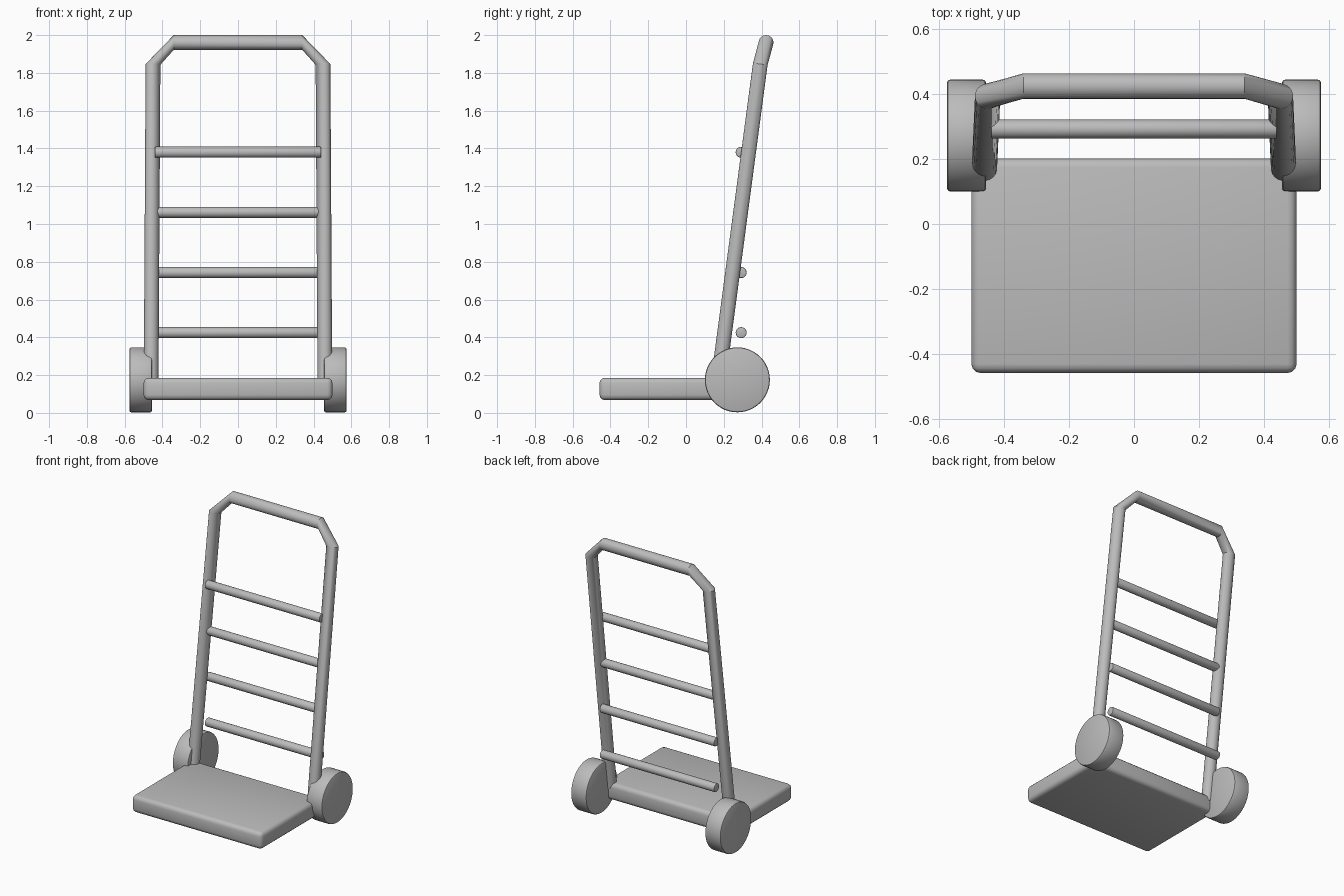
import bpy, bmesh, math
from mathutils import Vector

if "Cube" in bpy.data.objects:
    bpy.data.objects.remove(bpy.data.objects["Cube"])

grey = bpy.data.materials.new("grey")
grey.diffuse_color = (0.5, 0.5, 0.5, 1)
grey.use_nodes = True
grey.node_tree.nodes["Principled BSDF"].inputs["Base Color"].default_value = grey.diffuse_color


def finish(obj, name, bevel=0, segments=3):
    obj.name = name
    obj.data.materials.append(grey)
    bpy.ops.object.select_all(action='DESELECT')
    bpy.context.view_layer.objects.active = obj
    obj.select_set(True)
    if bevel:
        mod = obj.modifiers.new("rounded_edges", 'BEVEL')
        mod.width = bevel
        mod.segments = segments
        mod.limit_method = 'ANGLE'
        mod.angle_limit = math.radians(40)
        bpy.ops.object.modifier_apply(modifier=mod.name)
    bpy.ops.object.shade_smooth_by_angle(angle=math.radians(35))


def cylinder_x(name, loc, radius, length, bevel, sides=32):
    bpy.ops.mesh.primitive_cylinder_add(vertices=sides, radius=radius, depth=length,
                                        location=loc, rotation=(0, math.pi / 2, 0))
    finish(bpy.context.object, name, bevel, 2)


# Load platform with rounded edges
bpy.ops.mesh.primitive_cube_add(size=1, location=(0, -0.128, 0.127))
platform = bpy.context.object
platform.scale = (1.0, 0.66, 0.118)
bpy.ops.object.transform_apply(location=False, rotation=False, scale=True)
finish(platform, "platform", 0.028, 3)

# Wheels
for side, label in ((-1, "left"), (1, "right")):
    cylinder_x(label + "_wheel", (side * 0.515, 0.272, 0.175), 0.172, 0.12, 0.01, 48)

# Ladder rungs
for i, z in enumerate((0.425, 0.743, 1.062, 1.38)):
    cylinder_x("rung_%d" % (i + 1), (0, 0.292, z), 0.029, 0.88, 0.005, 24)

# Bent handle frame: rings stay square to the straight bars, so the corners pinch
SIDES, R = 24, 0.039
lean = Vector((0, 0.992, -0.13))
depth = Vector((0, 1, 0))
right_half = [  # centre, ring axis across the bar, ring axis in depth
    (Vector((0.460, 0.168, 0.15)), Vector((1, 0, 0)), lean),
    (Vector((0.450, 0.393, 1.845)), Vector((1, 0, 0.05)), lean),
    (Vector((0.340, 0.424, 1.961)), Vector((0, 0, 1)), depth),
]
path = right_half + [(Vector((-c.x, c.y, c.z)), Vector((-a.x, a.y, a.z)), d)
                     for c, a, d in reversed(right_half)]
bm = bmesh.new()
rings = []
for c, a, d in path:
    rings.append([bm.verts.new(c + R * (a * math.cos(t) + d * math.sin(t)))
                  for t in (2 * math.pi * k / SIDES for k in range(SIDES))])
for r0, r1 in zip(rings, rings[1:]):
    for k in range(SIDES):
        n = (k + 1) % SIDES
        bm.faces.new((r0[k], r0[n], r1[n], r1[k]))
bm.faces.new(rings[0])
bm.faces.new(rings[-1])
bmesh.ops.recalc_face_normals(bm, faces=bm.faces)
mesh = bpy.data.meshes.new("handle_frame")
bm.to_mesh(mesh)
bm.free()
frame = bpy.data.objects.new("handle_frame", mesh)
bpy.context.collection.objects.link(frame)
finish(frame, "handle_frame")
